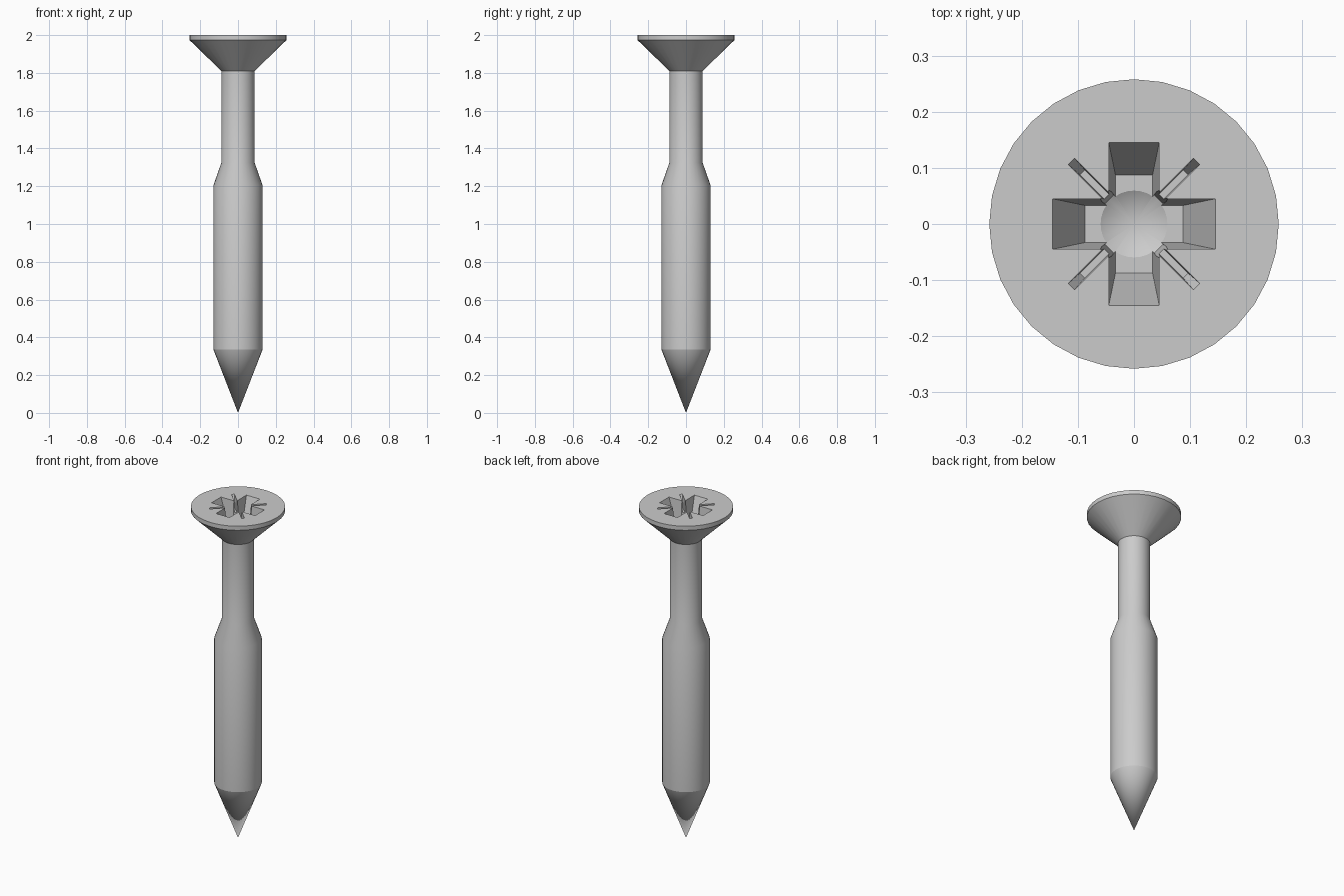
import bpy, bmesh, math

if "Cube" in bpy.data.objects:
    bpy.data.objects.remove(bpy.data.objects["Cube"])

SIDES = 32
TOP = 2.0


def new_object(name, bm):
    bmesh.ops.recalc_face_normals(bm, faces=bm.faces)
    mesh = bpy.data.meshes.new(name)
    bm.to_mesh(mesh)
    bm.free()
    obj = bpy.data.objects.new(name, mesh)
    bpy.context.collection.objects.link(obj)
    return obj


def loft(name, upper, lower, z_up, z_low):
    """Solid between two matching outlines."""
    bm = bmesh.new()
    a = [bm.verts.new((x, y, z_up)) for x, y in upper]
    b = [bm.verts.new((x, y, z_low)) for x, y in lower]
    bm.faces.new(a)
    bm.faces.new(b)
    n = len(a)
    for i in range(n):
        j = (i + 1) % n
        bm.faces.new((a[i], a[j], b[j], b[i]))
    return new_object(name, bm)


def cross(reach, half, turn=0.0):
    """Four-armed outline, optionally turned."""
    pts = []
    for k in range(4):
        t = turn + k * math.pi / 2
        c, s = math.cos(t), math.sin(t)
        for x, y in ((reach, -half), (reach, half), (half, half)):
            pts.append((x * c - y * s, x * s + y * c))
    return pts


def cross_cutter(name, reach, half, depth, turn=0.0):
    """Tapered cross; (surface, floor) sizes, carried on above the surface."""
    over = 0.02
    k = over / depth
    up = [v[0] + (v[0] - v[1]) * k for v in (reach, half)]
    return loft(name, cross(*up, turn), cross(reach[1], half[1], turn),
                TOP + over, TOP - depth)


# Screw body: revolved profile
profile = [(0, 0), (0.13, 0.335), (0.13, 1.205), (0.088, 1.325),
           (0.088, 1.81), (0.258, 1.975), (0.258, TOP), (0, TOP)]
bm = bmesh.new()
verts = [bm.verts.new((r, 0, z)) for r, z in profile]
edges = [bm.edges.new(p) for p in zip(verts, verts[1:])]
bmesh.ops.spin(bm, geom=verts + edges, axis=(0, 0, 1), cent=(0, 0, 0),
               angle=2 * math.pi, steps=SIDES, use_merge=False)
bmesh.ops.remove_doubles(bm, verts=bm.verts, dist=1e-5)
screw = new_object("screw", bm)

# Drive recess: main cross, corner reliefs, thin diagonal ticks, conical bottom
depth = 0.16
diag = math.pi / 4
cutters = [
    cross_cutter("recess_cross", (0.145, 0.087), (0.045, 0.033), depth),
    cross_cutter("recess_corners", (0.074, 0.062), (0.013, 0.011), depth - 0.002, diag),
    cross_cutter("recess_ticks", (0.158, 0.13), (0.008, 0.006), 0.07, diag),
]
bm = bmesh.new()
bmesh.ops.create_cone(bm, cap_ends=True, segments=SIDES, radius1=0.0,
                      radius2=0.068, depth=0.04)
bmesh.ops.remove_doubles(bm, verts=bm.verts, dist=1e-5)
bmesh.ops.translate(bm, verts=bm.verts, vec=(0, 0, TOP - depth - 0.015))
cutters.append(new_object("recess_cone", bm))

for c in cutters:
    c.hide_render = True
    mod = screw.modifiers.new(c.name, 'BOOLEAN')
    mod.operation = 'DIFFERENCE'
    mod.solver = 'EXACT'
    mod.object = c

# Bake the recess and smooth the round surfaces
bpy.context.view_layer.objects.active = screw
bpy.ops.object.select_all(action='DESELECT')
screw.select_set(True)
for c in cutters:
    bpy.ops.object.modifier_apply(modifier=c.name)
    bpy.data.objects.remove(c)
bpy.ops.object.shade_smooth_by_angle(angle=math.radians(20))
